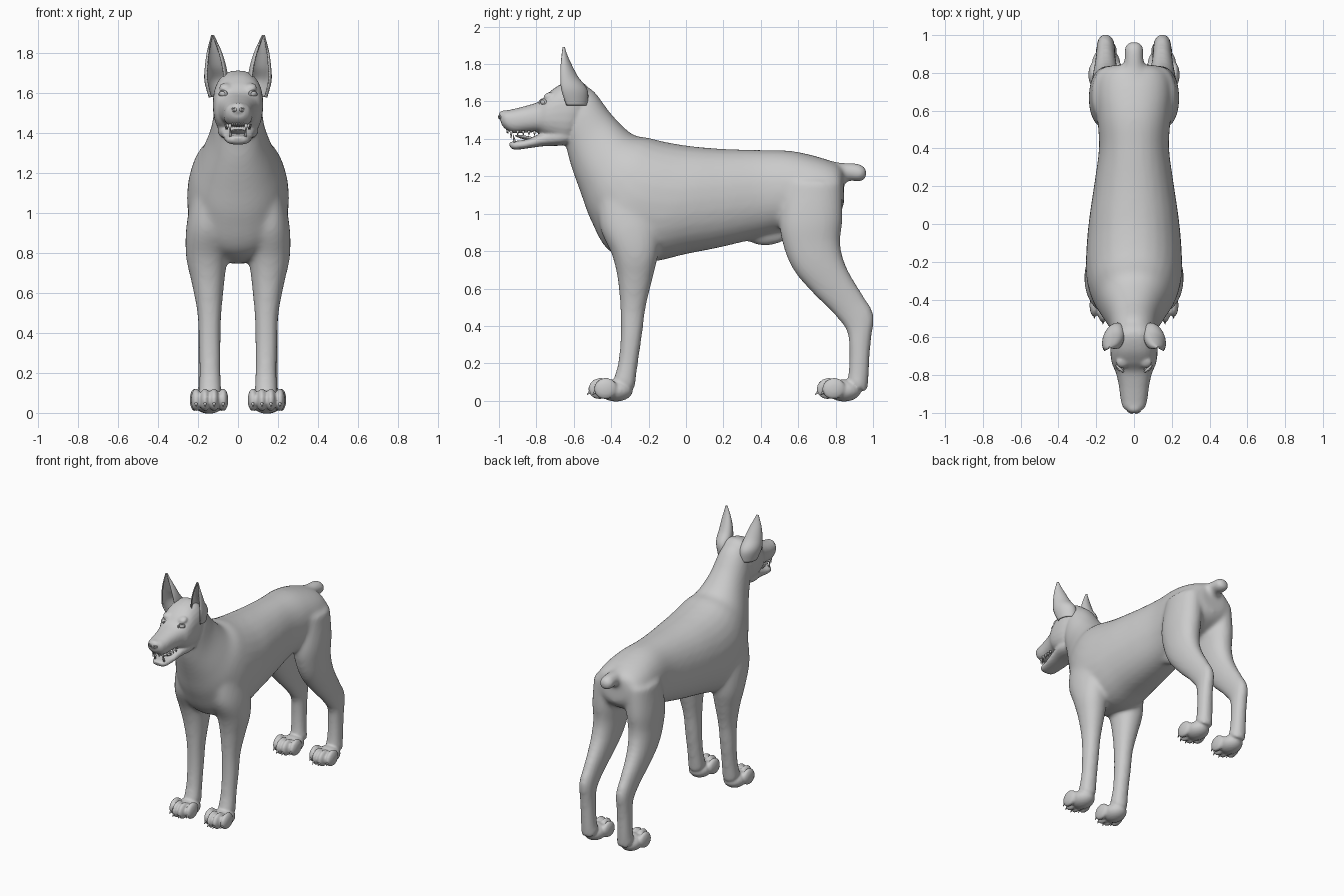
import bpy, bmesh, math
from mathutils import Vector, Matrix

if "Cube" in bpy.data.objects:
    bpy.data.objects.remove(bpy.data.objects["Cube"])


def finish(name, bm):
    bmesh.ops.recalc_face_normals(bm, faces=bm.faces)
    me = bpy.data.meshes.new(name)
    bm.to_mesh(me)
    bm.free()
    me.shade_smooth()
    ob = bpy.data.objects.new(name, me)
    bpy.context.collection.objects.link(ob)
    return ob


def spline(rows, steps):
    # Catmull-Rom through rows of numbers
    out = []
    for i in range(len(rows) - 1):
        a, b, c, d = (rows[min(max(i + k, 0), len(rows) - 1)] for k in (-1, 0, 1, 2))
        for s in range(steps):
            t = s / steps
            out.append([q + .5 * t * (r - p + t * (2*p - 5*q + 4*r - s4 + t * (3*(q - r) + s4 - p)))
                        for p, q, r, s4 in zip(a, b, c, d)])
    return out + [list(rows[-1])]


def loft(name, rows, side=1, power=.92, n=28, steps=6):
    # each row: side-profile point 1 (y, z), point 2 (y, z), half width, centre x
    bm = bmesh.new()
    rings = []
    for y1, z1, y2, z2, w, x in spline(rows, steps):
        ring = []
        for k in range(n):
            a = 2 * math.pi * k / n
            c, s = math.cos(a), math.sin(a)
            c = math.copysign(abs(c) ** power, c)
            s = math.copysign(abs(s) ** power, s)
            ring.append(bm.verts.new((side * x + w * s, (y1 + y2) / 2 + c * (y2 - y1) / 2,
                                      (z1 + z2) / 2 + c * (z2 - z1) / 2)))
        rings.append(ring)
    for r, q in zip(rings, rings[1:]):
        for k in range(n):
            bm.faces.new((r[k], r[(k + 1) % n], q[(k + 1) % n], q[k]))
    bm.faces.new(rings[0])
    bm.faces.new(rings[-1])
    return finish(name, bm)


def ball(name, loc, rad, rot=0):
    bm = bmesh.new()
    m = Matrix.Translation(loc) @ Matrix.Rotation(rot, 4, 'X') @ Matrix.Diagonal((*rad, 1))
    bmesh.ops.create_uvsphere(bm, u_segments=20, v_segments=14, radius=1, matrix=m)
    return finish(name, bm)


def spike(name, base, tip, r):
    bm = bmesh.new()
    base, tip = Vector(base), Vector(tip)
    d = tip - base
    m = Matrix.Translation((base + tip) / 2) @ d.to_track_quat('Z', 'Y').to_matrix().to_4x4()
    bmesh.ops.create_cone(bm, cap_ends=True, segments=10, radius1=r, radius2=r * .15,
                          depth=d.length, matrix=m)
    return finish(name, bm)


def fuse(name, parts, voxel, rounds, grow):
    # merge overlapping solids into one smooth skin
    bm = bmesh.new()
    for p in parts:
        bm.from_mesh(p.data)
        bpy.data.objects.remove(p)
    ob = finish(name, bm)
    m = ob.modifiers.new("skin", 'REMESH')
    m.mode, m.voxel_size = 'VOXEL', voxel
    m = ob.modifiers.new("relax", 'SMOOTH')
    m.factor, m.iterations = .5, rounds
    m = ob.modifiers.new("regrow", 'DISPLACE')
    m.strength, m.mid_level = grow, 0
    dg = bpy.context.evaluated_depsgraph_get()
    me = bpy.data.meshes.new_from_object(ob.evaluated_get(dg))
    ob.modifiers.clear()
    ob.data = me
    me.shade_smooth()
    return ob


# Neck, chest, barrel and rump as one fan of sections
core = [loft("trunk", [
    (-.68, 1.45, -.58, 1.69, .09, 0), (-.64, 1.37, -.50, 1.655, .112, 0),
    (-.61, 1.26, -.40, 1.525, .132, 0), (-.56, 1.12, -.29, 1.42, .18, 0),
    (-.50, .96, -.20, 1.40, .225, 0), (-.40, .80, -.12, 1.38, .248, 0),
    (-.20, .75, -.02, 1.362, .245, 0), (0, .79, .08, 1.35, .23, 0),
    (.20, .83, .22, 1.34, .205, 0), (.40, .88, .40, 1.335, .18, 0),
    (.56, .92, .56, 1.33, .188, 0), (.70, .95, .70, 1.30, .195, 0),
    (.80, 1.0, .80, 1.265, .17, 0), (.84, 1.05, .835, 1.24, .10, 0)])]

# Docked tail and sheath
core.append(loft("tail", [
    (.74, 1.285, .78, 1.08, .08, 0), (.82, 1.268, .84, 1.16, .055, 0),
    (.87, 1.267, .87, 1.18, .044, 0), (.93, 1.26, .93, 1.175, .045, 0),
    (.96, 1.24, .96, 1.19, .03, 0)]))
core.append(ball("sheath", (0, .44, .885), (.045, .11, .05), .1))

for s in (-1, 1):
    core.append(loft("front_leg", [
        (-.47, 1.12, -.15, 1.12, .09, .13), (-.455, .93, -.14, .93, .103, .15),
        (-.39, .78, -.155, .78, .097, .157), (-.36, .65, -.185, .65, .076, .15),
        (-.347, .50, -.22, .50, .055, .143), (-.345, .35, -.24, .35, .05, .142),
        (-.358, .20, -.262, .20, .048, .14), (-.39, .09, -.28, .06, .055, .14)], s))
    core.append(loft("hind_leg", [
        (.54, 1.17, .83, 1.17, .09, .125), (.505, .97, .832, .98, .095, .138),
        (.525, .83, .82, .85, .086, .143), (.58, .70, .84, .745, .075, .148),
        (.68, .58, .89, .645, .06, .15), (.79, .47, .95, .55, .047, .15),
        (.86, .38, 1.0, .455, .043, .15), (.877, .29, .983, .31, .044, .15),
        (.875, .16, .973, .15, .047, .148), (.86, .09, .965, .05, .054, .145)], s))
parts = [fuse("core", core, .014, 12, .005)]

# Skull with muzzle, and lower jaw hanging open
parts.append(loft("skull", [
    (-.50, 1.65, -.60, 1.39, .10, 0), (-.57, 1.71, -.65, 1.37, .122, 0),
    (-.66, 1.695, -.70, 1.385, .124, 0), (-.73, 1.65, -.75, 1.41, .115, 0),
    (-.78, 1.602, -.79, 1.435, .096, 0), (-.85, 1.577, -.85, 1.435, .08, 0),
    (-.93, 1.557, -.92, 1.432, .07, 0), (-.975, 1.547, -.96, 1.45, .058, 0),
    (-.992, 1.525, -.985, 1.475, .035, 0)], power=.85))
parts.append(loft("lower_jaw", [
    (-.62, 1.48, -.60, 1.375, .09, 0), (-.68, 1.46, -.67, 1.365, .10, 0),
    (-.76, 1.435, -.76, 1.362, .082, 0), (-.85, 1.398, -.85, 1.350, .068, 0),
    (-.92, 1.387, -.915, 1.343, .055, 0), (-.945, 1.378, -.94, 1.355, .03, 0)], power=.8))
parts.append(ball("nose", (0, -.972, 1.522), (.042, .03, .03)))
for s in (-1, 1):
    parts.append(ball("brow", (s * .062, -.735, 1.63), (.032, .03, .016), .5))
    # Paws with four toes each
    for cx, cy in ((.142, -.375), (.148, .845)):
        parts.append(ball("paw", (s * cx, cy, .055), (.075, .09, .058)))
        for k in (-1.5, -.5, .5, 1.5):
            lead = .03 if abs(k) < 1 else 0
            parts.append(ball("toe", (s * cx + k * .045, cy - .055 - lead, .065),
                              (.025, .062, .056), .25))
            spike("claw", (s * cx + k * .045, cy - .10 - lead, .055),
                  (s * cx + k * .045, cy - .125 - lead, .032), .011)
fuse("body", parts, .0085, 3, .001)

# Upright pointed ears: open cups facing forward
ear_rows = [(1.58, .098, -.59, .045, .06), (1.66, .108, -.605, .056, .075),
            (1.73, .112, -.63, .050, .050), (1.80, .118, -.645, .035, .028),
            (1.85, .123, -.652, .018, .013), (1.89, .127, -.655, .003, .003)]
for s in (-1, 1):
    bm = bmesh.new()
    grid = []
    for z, x, y, w, d in spline(ear_rows, 5):
        grid.append([bm.verts.new((s * (x + w * math.sin(a)), y + d * math.cos(a + .3), z))
                     for a in (math.radians(-135 + 13 * k) for k in range(21))])
    for r, q in zip(grid, grid[1:]):
        for k in range(20):
            bm.faces.new((r[k], r[k + 1], q[k + 1], q[k]))
    ear = finish("ear", bm)
    m = ear.modifiers.new("thickness", 'SOLIDIFY')
    m.thickness, m.offset = .008, 0

    # Eyes with lids, and nostril rims
    ball("eye", (s * .070, -.757, 1.596), (.024, .022, .017))
    for name, loc, big, small, yaw in (("eyelid", (s * .075, -.766, 1.596), .022, .006, .75),
                                       ("nostril", (s * .021, -.996, 1.517), .011, .005, .4)):
        bpy.ops.mesh.primitive_torus_add(location=loc, rotation=(math.pi / 2, 0, s * yaw),
                                         major_radius=big, minor_radius=small,
                                         major_segments=20, minor_segments=8)
        bpy.context.object.name = name
        bpy.context.object.scale = (1, .7, 1)
        bpy.ops.object.shade_smooth()

    # Fangs and side teeth
    spike("upper_fang", (s * .04, -.935, 1.445), (s * .04, -.935, 1.402), .009)
    spike("lower_fang", (s * .036, -.915, 1.38), (s * .038, -.925, 1.425), .008)
    for k in range(4):
        spike("side_tooth", (s * (.052 + .003 * k), -.90 + .03 * k, 1.445),
              (s * (.052 + .003 * k), -.90 + .03 * k, 1.418), .009)
    for k in range(3):
        spike("incisor", (s * (.006 + .01 * k), -.957 + .003 * k, 1.46),
              (s * (.006 + .01 * k), -.957 + .003 * k, 1.428), .006)

# Tongue resting on the jaw
ball("tongue", (0, -.84, 1.403), (.042, .075, .011), -.2)
